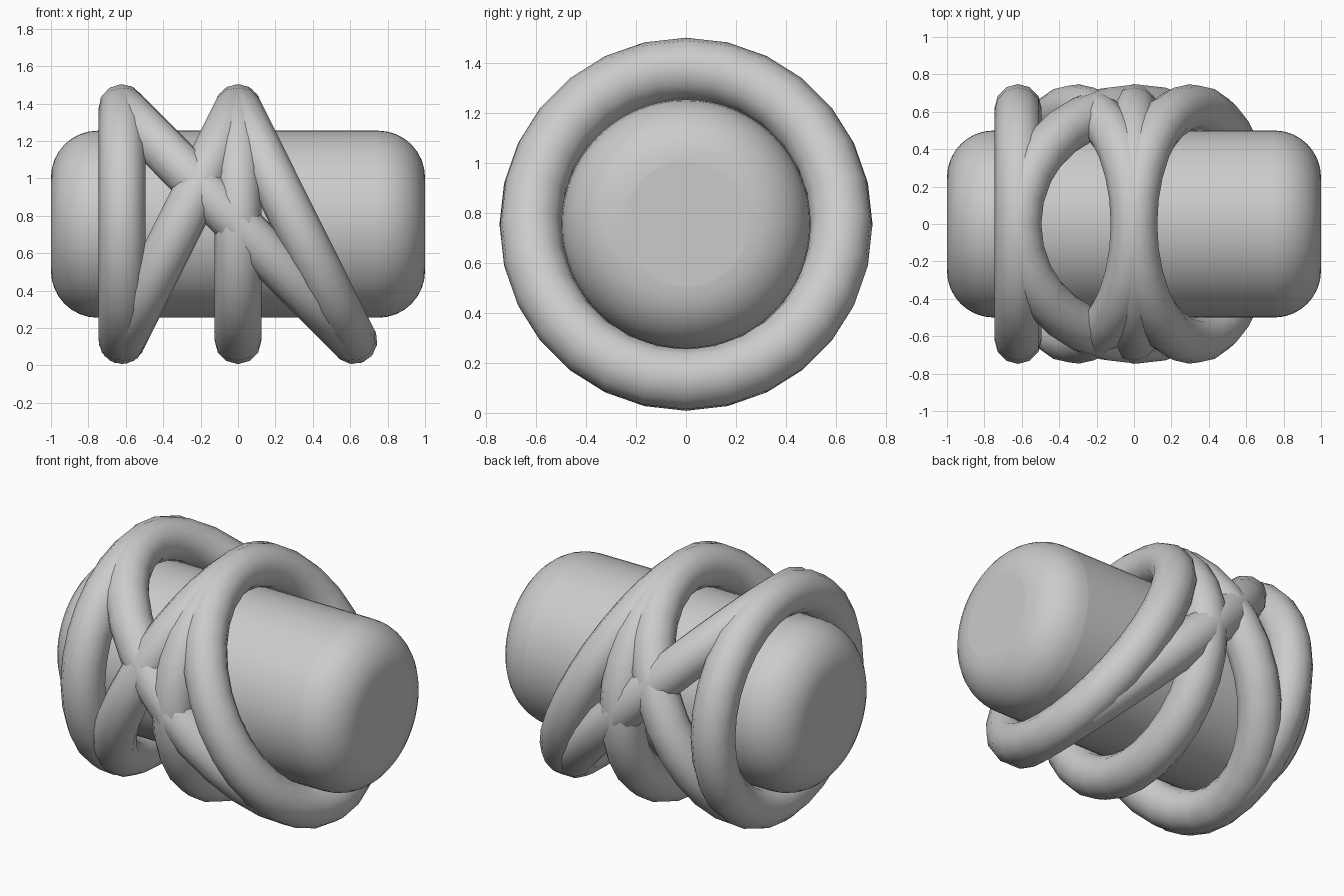
import bpy
from math import sin, cos, pi

if "Cube" in bpy.data.objects:
    bpy.data.objects.remove(bpy.data.objects["Cube"])

ZC = 0.755      # height of the roll axis
RING_R = 0.623  # radius of each rope loop's centre line
ROPE_R = 0.125


def smooth(obj, angle):
    bpy.ops.object.select_all(action='DESELECT')
    obj.select_set(True)
    bpy.context.view_layer.objects.active = obj
    bpy.ops.object.shade_smooth_by_angle(angle=angle)


def rope_loop(name, x_top, x_bottom, steps=28):
    """Loop around the roll, leaning from x_top to x_bottom."""
    curve = bpy.data.curves.new(name, 'CURVE')
    curve.dimensions = '3D'
    curve.bevel_depth = ROPE_R
    curve.bevel_resolution = 4
    line = curve.splines.new('POLY')
    line.points.add(steps - 1)
    line.use_cyclic_u = True
    for i, p in enumerate(line.points):
        a = 2 * pi * i / steps
        x = (x_top + x_bottom) / 2 + (x_top - x_bottom) / 2 * sin(a)
        p.co = (x, RING_R * cos(a), ZC + RING_R * sin(a), 1)
    obj = bpy.data.objects.new(name, curve)
    bpy.context.collection.objects.link(obj)
    bpy.ops.object.select_all(action='DESELECT')
    obj.select_set(True)
    bpy.context.view_layer.objects.active = obj
    bpy.ops.object.convert(target='MESH')
    smooth(bpy.context.view_layer.objects.active, pi / 3)


# Rounded roll lying along x
bpy.ops.mesh.primitive_cylinder_add(vertices=64, radius=0.5, depth=2,
                                    location=(0, 0, ZC), rotation=(0, pi / 2, 0))
roll = bpy.context.object
roll.name = "roll"
smooth(roll, pi / 6)
bevel = roll.modifiers.new("rounded_ends", 'BEVEL')
bevel.width = 0.25
bevel.segments = 8
bevel.limit_method = 'ANGLE'
bevel.angle_limit = pi / 4
bpy.ops.object.modifier_apply(modifier=bevel.name)
smooth(roll, pi / 6)

# Rope wraps: upright loops and leaning loops between them
LEFT, MID, RIGHT = -0.62, 0.0, 0.62
rope_loop("rope_left_upright", LEFT, LEFT)
rope_loop("rope_middle_upright", MID, MID)
rope_loop("rope_long_diagonal", LEFT, RIGHT)
rope_loop("rope_left_diagonal", MID, LEFT)
rope_loop("rope_right_diagonal", MID, RIGHT)
